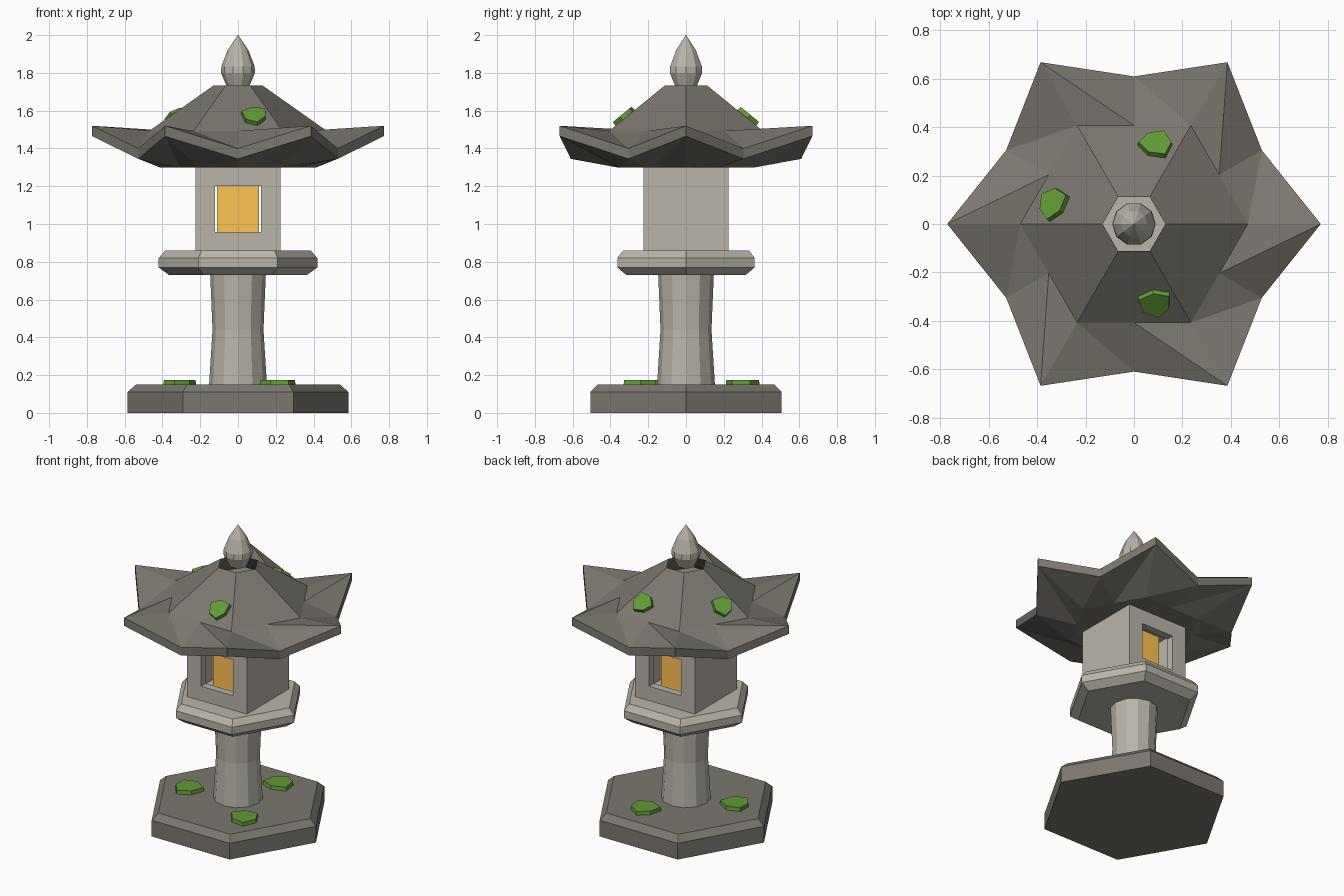
import bpy, math
from mathutils import Vector, Matrix

if "Cube" in bpy.data.objects:
    bpy.data.objects.remove(bpy.data.objects["Cube"])

def make(name, verts, faces, mat=None):
    me = bpy.data.meshes.new(name)
    me.from_pydata([tuple(v) for v in verts], [], faces)
    me.validate()
    ob = bpy.data.objects.new(name, me)
    bpy.context.collection.objects.link(ob)
    if mat:
        me.materials.append(mat)
    return ob

def loft(name, rings, first=True, last=True, closed=False, tri=None, mat=None):
    """Skin equal-length rings; optional end caps, closed loop or fixed diagonals."""
    n, m = len(rings[0]), len(rings)
    verts = [v for r in rings for v in r]
    faces = []
    for i in range(m if closed else m - 1):
        a, b = i * n, ((i + 1) % m) * n
        for k in range(n):
            q = (k + 1) % n
            if tri and i in tri:
                # diagonal always joins the inner ring to the next outer point
                if tri[i] == 'out':
                    faces += [(a + k, a + q, b + q), (a + k, b + q, b + k)]
                else:
                    faces += [(a + k, a + q, b + k), (a + q, b + q, b + k)]
            else:
                faces.append((a + k, a + q, b + q, b + k))
    if not closed:
        if first:
            faces.append(tuple(reversed(range(n))))
        if last:
            faces.append(tuple(range((m - 1) * n, m * n)))
    return make(name, verts, faces, mat)

def ngon(n, r, z):
    return [Vector((r * math.cos(2 * math.pi * k / n), r * math.sin(2 * math.pi * k / n), z))
            for k in range(n)]

def turned(name, n, profile, mat):
    return loft(name, [ngon(n, r, z) for r, z in profile], mat=mat)

def star(rc, zc, rm, zm):
    """12-point ring: six corners alternating with six edge middles."""
    out = []
    for k in range(12):
        r, z = (rm, zm) if k % 2 else (rc, zc)
        a = math.radians(30 * k)
        out.append(Vector((r * math.cos(a), r * math.sin(a), z)))
    return out

def colour(name, rgb):
    m = bpy.data.materials.new(name)
    m.diffuse_color = (*rgb, 1)
    m.use_nodes = True
    m.node_tree.nodes["Principled BSDF"].inputs["Base Color"].default_value = m.diffuse_color
    return m

green = colour("moss_green", (0.12, 0.33, 0.035))
amber = colour("warm_glow", (1.0, 0.56, 0.08))
light = colour("light_stone", (0.49, 0.46, 0.405))
dark = colour("dark_stone", (0.20, 0.185, 0.16))
H = math.cos(math.pi / 6)

# Base, shaft, platform and finial
turned("base", 6, [(0.585, 0), (0.585, 0.11), (0.54, 0.15)], dark)
turned("shaft", 12, [(0.153, 0.15), (0.135, 0.44), (0.147, 0.73)], light)
turned("platform", 6, [(0.365, 0.73), (0.42, 0.77), (0.42, 0.82), (0.385, 0.86)], light)
turned("finial", 10, [(0.06, 1.73), (0.09, 1.8), (0.088, 1.835), (0.055, 1.92), (0.001, 2.0)], light)

# Light chamber: hollow square box with a window at front and back
def rect(w, z0, z1, y):
    return [Vector((-w, y, z0)), Vector((w, y, z0)), Vector((w, y, z1)), Vector((-w, y, z1))]

outer, window, cavity = (0.225, 0.86, 1.31), (0.121, 0.957, 1.2), (0.175, 0.91, 1.26)
loft("light_chamber", [rect(*outer, -0.225), rect(*outer, 0.225),
                       rect(*window, 0.225), rect(*window, 0.175),
                       rect(*cavity, 0.175), rect(*cavity, -0.175),
                       rect(*window, -0.175), rect(*window, -0.225)],
     closed=True, mat=light)

# Glowing core, slightly narrower than the window
loft("glow", [rect(0.11, 0.92, 1.24, -0.11), rect(0.11, 0.92, 1.24, 0.11)], mat=amber)

# Roof with upturned corners, open under the finial
loft("roof", [star(0.41, 1.298, 0.41 * H, 1.298),
              star(0.772, 1.465, 0.61, 1.345),
              star(0.772, 1.52, 0.61, 1.4),
              star(0.47, 1.493, 0.47 * H, 1.493),
              star(0.13, 1.733, 0.13 * H, 1.733)],
     last=False, tri={0: 'out', 2: 'in'}, mat=dark)

# Moss patches: five-sided slabs
def moss(name, loc, size, turn, thick, normal=Vector((0, 0, 1))):
    rot = normal.to_track_quat('Z', 'Y').to_matrix().to_4x4()
    mw = Matrix.Translation(loc) @ rot @ Matrix.Rotation(math.radians(turn), 4, 'Z')
    radii = [1.0, 0.85, 1.05, 0.9, 0.95, 0.8]
    rings = []
    for z, s in ((-0.005, 1.0), (thick, 0.96)):
        rings.append([mw @ Vector((size * s * r * math.cos(k * math.pi / 3),
                                   size * s * r * math.sin(k * math.pi / 3), z))
                      for k, r in enumerate(radii)])
    loft(name, rings, mat=green)

for i, (x, y, t) in enumerate([(-0.32, -0.08, 80), (0.1, 0.295, 30), (0.215, -0.24, 0)]):
    moss(f"base_moss_{i + 1}", Vector((x, y, 0.15)), 0.1, t, 0.025)

slope = (1.733 - 1.493) / (0.34 * H)
for i, (x, y, ang) in enumerate([(0.09, 0.325, 90), (-0.33, 0.08, 150), (0.09, -0.32, 270)]):
    d = Vector((math.cos(math.radians(ang)), math.sin(math.radians(ang)), 0))
    p = Vector((x, y, 0))
    p.z = 1.733 - (p.dot(d) - 0.13 * H) * slope
    moss(f"roof_moss_{i + 1}", p, 0.075, 20 * i, 0.024, (d * slope + Vector((0, 0, 1))).normalized())
